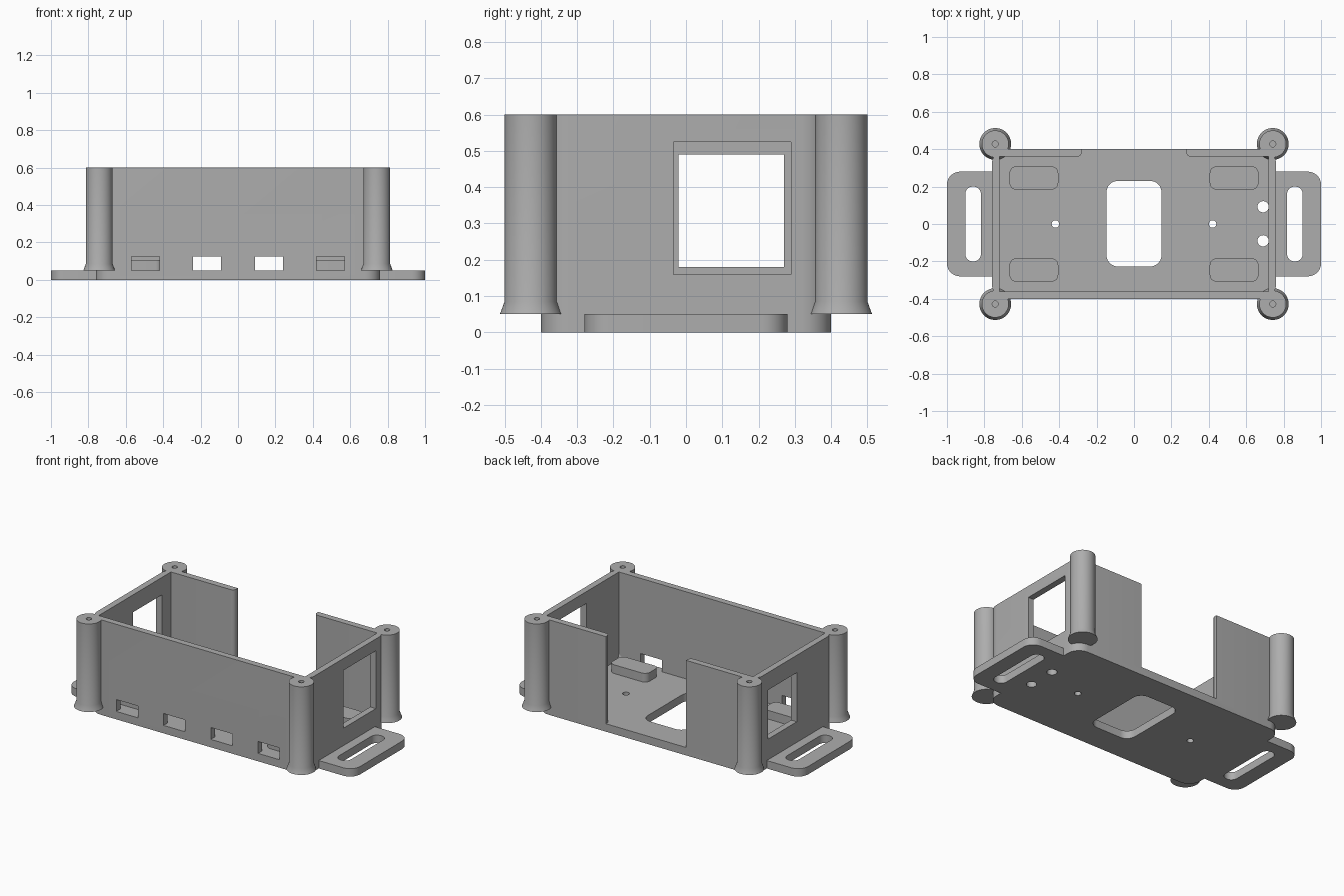
import bpy, bmesh, math
from mathutils import Vector

if "Cube" in bpy.data.objects:
    bpy.data.objects.remove(bpy.data.objects["Cube"], do_unlink=True)

grey = bpy.data.materials.new("plain grey")
grey.use_nodes = True
COLOUR = (0.42, 0.42, 0.42, 1)
grey.diffuse_color = COLOUR
grey.node_tree.nodes["Principled BSDF"].inputs["Base Color"].default_value = COLOUR


def finish(name, bm):
    bmesh.ops.remove_doubles(bm, verts=bm.verts, dist=1e-5)
    bmesh.ops.recalc_face_normals(bm, faces=bm.faces)
    mesh = bpy.data.meshes.new(name)
    bm.to_mesh(mesh)
    bm.free()
    mesh.materials.append(grey)
    ob = bpy.data.objects.new(name, mesh)
    bpy.context.collection.objects.link(ob)
    return ob


def prism(name, corners, z0, z1, steps=8):
    """Extrude an outline of right-angled corners (x, y, radius)."""
    pts = []
    for i, (x, y, r) in enumerate(corners):
        p = Vector((x, y, z0))
        if r == 0:
            pts.append(p)
            continue
        before, after = corners[i - 1], corners[(i + 1) % len(corners)]
        d1 = (Vector((before[0], before[1], z0)) - p).normalized()
        d2 = (Vector((after[0], after[1], z0)) - p).normalized()
        for k in range(steps + 1):
            a = math.pi / 2 * k / steps
            pts.append(p + r * (d1 + d2 - d2 * math.cos(a) - d1 * math.sin(a)))
    bm = bmesh.new()
    face = bm.faces.new([bm.verts.new(p) for p in pts])
    top = bmesh.ops.extrude_face_region(bm, geom=[face])["geom"]
    bmesh.ops.translate(bm, vec=(0, 0, z1 - z0),
                        verts=[v for v in top if isinstance(v, bmesh.types.BMVert)])
    return finish(name, bm)


def block(name, x0, x1, y0, y1, z0, z1, r=0):
    return prism(name, [(x0, y0, r), (x1, y0, r), (x1, y1, r), (x0, y1, r)], z0, z1)


def combine(target, tool, operation="DIFFERENCE"):
    mod = target.modifiers.new("combine", "BOOLEAN")
    mod.operation, mod.solver, mod.object = operation, "EXACT", tool
    bpy.context.view_layer.objects.active = target
    bpy.ops.object.modifier_apply(modifier=mod.name)
    bpy.data.objects.remove(tool, do_unlink=True)


def smooth(ob):
    bpy.ops.object.select_all(action="DESELECT")
    ob.select_set(True)
    bpy.context.view_layer.objects.active = ob
    bpy.ops.object.shade_smooth_by_angle(angle=math.radians(25))


# Open box with a strap plate passing through both ends
box = block("open_box", -0.76, 0.76, -0.4, 0.4, 0, 0.6, 0.08)
combine(box, block("strap_plate", -1, 1, -0.28, 0.28, 0, 0.05, 0.07), "UNION")

# Interior, opening through the middle of the back wall
half = [(0.28, 0.5, 0), (0.28, 0.36, 0.025), (0.72, 0.36, 0), (0.72, -0.36, 0)]
outline = half + [(-x, y, r) for x, y, r in reversed(half)]
combine(box, prism("interior", outline, 0.05, 0.7))

# Windows in the end walls and slots along the front wall
combine(box, block("left_window", 0.7, 0.8, -0.035, 0.29, 0.16, 0.525))
combine(box, block("right_window", -0.8, -0.7, -0.02, 0.27, 0.18, 0.49))
for x in (-0.495, -0.165, 0.165, 0.495):
    combine(box, block("slot", x - 0.075, x + 0.075, -0.5, -0.35, 0.05, 0.125))

# Floor opening, strap slots and round holes
combine(box, block("floor_opening", -0.147, 0.147, -0.227, 0.23, -0.1, 0.1, 0.06))
for x in (-0.86, 0.86):
    combine(box, block("strap_slot", x - 0.042, x + 0.042, -0.2, 0.2, -0.1, 0.1, 0.04))
for x, y, r in ((-0.42, 0, 0.02), (0.42, 0, 0.02), (0.69, 0.092, 0.03), (0.69, -0.09, 0.03)):
    combine(box, block("hole", x - r, x + r, y - r, y + r, -0.1, 0.1, r))
smooth(box)

# Corner posts with flared feet and screw holes, and raised floor pads
post_profile = [(0, 0.05), (0.085, 0.05), (0.072, 0.085), (0.072, 0.6),
                (0.016, 0.6), (0.016, 0.3), (0, 0.3)]
for sx, side in ((1, "left"), (-1, "right")):
    for sy, end in ((-1, "front"), (1, "back")):
        bm = bmesh.new()
        vs = [bm.verts.new((r, 0, z)) for r, z in post_profile]
        es = [bm.edges.new(pair) for pair in zip(vs, vs[1:])]
        bmesh.ops.spin(bm, geom=vs + es, cent=(0, 0, 0), axis=(0, 0, 1),
                       angle=math.tau, steps=48, use_duplicate=False)
        post = finish(f"{end}_{side}_post", bm)
        post.location = (sx * 0.742, sy * 0.428, 0)
        smooth(post)
        x, y = sx * 0.535, sy * 0.246
        smooth(block(f"{end}_{side}_pad", x - 0.13, x + 0.13, y - 0.062, y + 0.062,
                     0.05, 0.105, 0.035))
